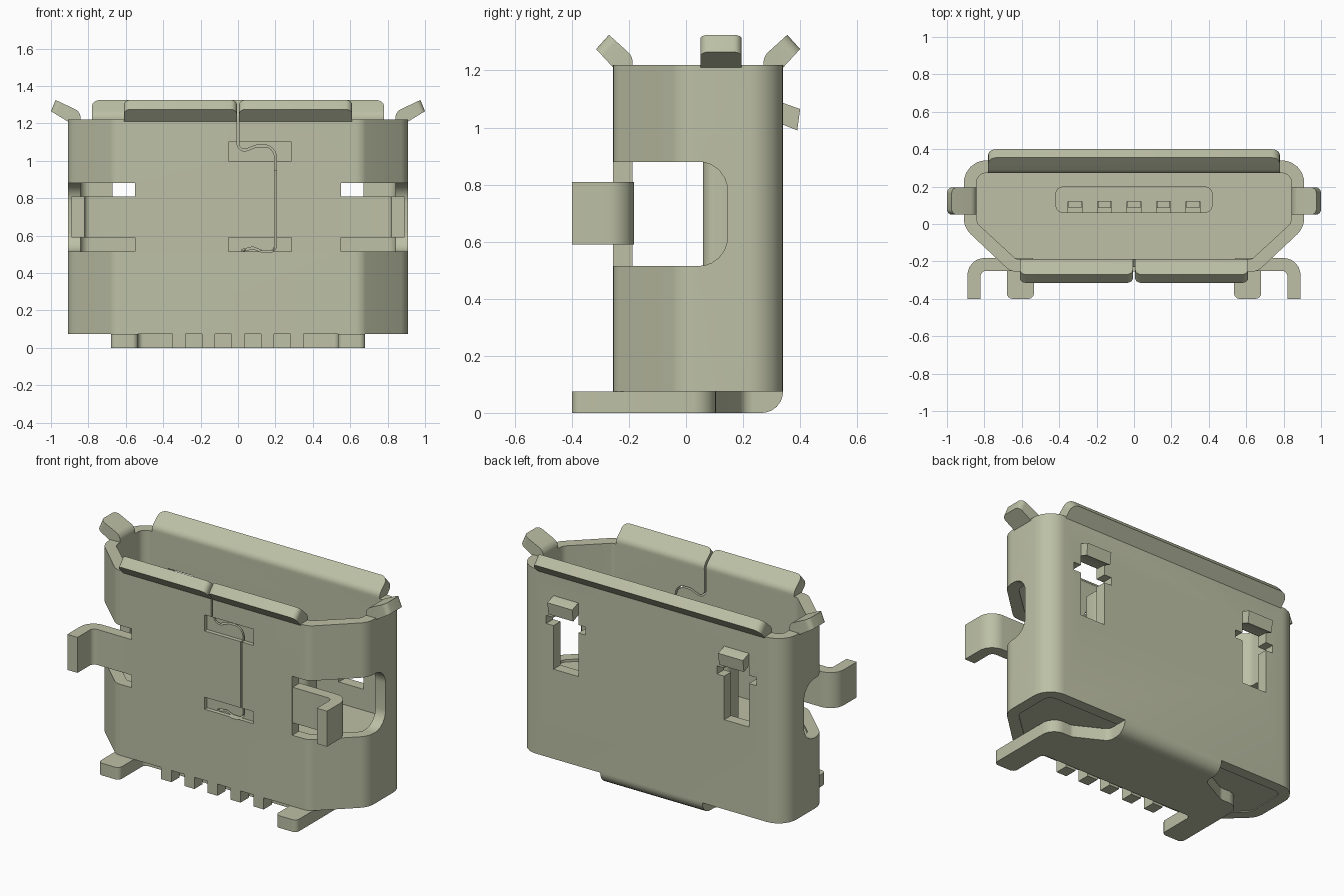
import bpy, bmesh, math
from mathutils import Vector

cube = bpy.data.objects.get("Cube")
if cube:
    bpy.data.objects.remove(cube, do_unlink=True)

metal = bpy.data.materials.new("pale olive metal")
metal.use_nodes = True
COLOUR = (0.51, 0.53, 0.38, 1)
metal.diffuse_color = COLOUR
metal.node_tree.nodes["Principled BSDF"].inputs["Base Color"].default_value = COLOUR


def rounded(points, closed=True, steps=6):
    """Turn (u, v[, radius]) points into an outline with round corners."""
    out = []
    n = len(points)
    for i, pt in enumerate(points):
        p = Vector(pt[:2])
        r = pt[2] if len(pt) > 2 else 0
        if not r or (not closed and i in (0, n - 1)):
            out.append(p)
            continue
        u = (Vector(points[i - 1][:2]) - p).normalized()
        v = (Vector(points[(i + 1) % n][:2]) - p).normalized()
        half = u.angle(v) / 2
        d = r / math.tan(half)
        c = p + (u + v).normalized() * (r / math.sin(half))
        a, b = p + u * d - c, p + v * d - c
        for k in range(steps + 1):
            out.append(c + a.lerp(b, k / steps).normalized() * r)
    return out


def prism(name, points, axis, lo, hi, tip_radius=0):
    """Extrude an outline along an axis; optionally round the corners of the last edge."""
    place = {"x": lambda p, w: (w, p[0], p[1]),
             "y": lambda p, w: (p[0], w, p[1]),
             "z": lambda p, w: (p[0], p[1], w)}[axis]
    pts = rounded(points)
    bm = bmesh.new()
    rings = [[bm.verts.new(place(p, w)) for p in pts] for w in (lo, hi)]
    for ring in rings:
        bm.faces.new(ring)
    n = len(pts)
    for i in range(n):
        j = (i + 1) % n
        bm.faces.new((rings[0][i], rings[0][j], rings[1][j], rings[1][i]))
    if tip_radius:
        edges = [bm.edges.get((ring[-2], ring[-1])) for ring in rings]
        bmesh.ops.bevel(bm, geom=edges, offset=tip_radius, segments=5,
                        profile=0.5, affect='EDGES')
    bmesh.ops.recalc_face_normals(bm, faces=bm.faces)
    mesh = bpy.data.meshes.new(name)
    bm.to_mesh(mesh)
    bm.free()
    mesh.materials.append(metal)
    ob = bpy.data.objects.new(name, mesh)
    bpy.context.collection.objects.link(ob)
    return ob


def rect(a, b, c, d):
    return [(a, c), (b, c), (b, d), (a, d)]


def flip(points):
    return [(-p[0], *p[1:]) for p in points]


def symmetric(right):
    return right + flip(right)[::-1]


def cut(target, cutters):
    bpy.context.view_layer.objects.active = target
    for cutter in cutters:
        cutter.hide_render = True
        mod = target.modifiers.new("cut", 'BOOLEAN')
        mod.operation = 'DIFFERENCE'
        mod.solver = 'EXACT'
        mod.object = cutter
        bpy.ops.object.modifier_apply(modifier=mod.name)
        bpy.data.objects.remove(cutter, do_unlink=True)


SIDES = (("left", 1), ("right", -1))

# Folded sheet shell
outer = symmetric([(0.66, -0.255, 0.08), (0.91, -0.02, 0.12), (0.91, 0.34, 0.12)])
inner = symmetric([(0.631, -0.187, 0.03), (0.842, 0.007, 0.06), (0.842, 0.272, 0.05)])
shell = prism("shell", outer, "z", 0.075, 1.22)
cutters = [prism("cavity_cutter", inner, "z", 0.0, 1.4)]

# Side windows, T-shaped latch holes in the back
window = [(-0.5, 0.515), (0.145, 0.515, 0.1), (0.145, 0.88, 0.1), (-0.5, 0.88)]
hole = [(0.5, 0.63), (0.67, 0.63), (0.67, 0.9), (0.72, 0.9), (0.72, 0.95), (0.67, 0.95),
        (0.67, 1.02), (0.5, 1.02), (0.5, 0.95), (0.45, 0.95), (0.45, 0.9), (0.5, 0.9)]
for side, s in SIDES:
    cutters.append(prism("window_cutter", window, "x", *sorted((s * 0.55, s * 1.1))))
    cutters.append(prism("hole_cutter", hole if s > 0 else flip(hole), "y", 0.22, 0.45))

# Shallow pockets across the front seam
for low, high in ((0.515, 0.59), (1.0, 1.1)):
    cutters.append(prism("pocket_cutter", rect(-0.05, 0.285, low, high), "y", -0.4, -0.23))

# Wavy seam through the front wall
path = rounded([(0, 1.3), (0, 1.04, 0.035), (0.1, 1.08, 0.05), (0.2, 1.08, 0.06),
                (0.2, 0.515, 0.03), (0.13, 0.515, 0.02), (0.08, 0.535, 0.02),
                (0.02, 0.52)], closed=False)
left_edge, right_edge = [], []
for i, p in enumerate(path):
    t = (path[min(i + 1, len(path) - 1)] - path[max(i - 1, 0)]).normalized()
    normal = Vector((-t.y, t.x)) * 0.005
    left_edge.append(tuple(p + normal))
    right_edge.append(tuple(p - normal))
cutters.append(prism("seam_cutter", left_edge + right_edge[::-1], "y", -0.4, -0.12))
cut(shell, cutters)

# Insulating block closing the lower part, and the contact tongue
prism("housing", inner, "z", 0.08, 0.5)
tongue = prism("tongue", [(-0.42, 0.06, 0.04), (0.42, 0.06, 0.04),
                          (0.42, 0.2, 0.04), (-0.42, 0.2, 0.04)], "z", 0.48, 0.95)
PITCH = [(i - 2) * 0.158 for i in range(5)]
cut(tongue, [prism("slot_cutter", rect(x - 0.038, x + 0.038, 0.0, 0.12), "z", 0.52, 1.0)
             for x in PITCH])
for i, x in enumerate(PITCH):
    prism(f"contact_{i + 1}", rect(x - 0.034, x + 0.034, 0.085, 0.13), "z", 0.49, 0.93)
    prism(f"pin_{i + 1}", rect(x - 0.035, x + 0.035, -0.25, -0.17), "z", 0.0, 0.12)

# Flared lips around the mouth
back_lip = [(0.34, 1.21), (0.272, 1.21), (0.272, 1.25, 0.05), (0.355, 1.325), (0.4, 1.275)]
front_lip = [(-0.255, 1.21), (-0.187, 1.21), (-0.187, 1.25, 0.05), (-0.27, 1.325),
             (-0.315, 1.275)]
side_lip = [(0.91, 1.21), (0.842, 1.21), (0.842, 1.262, 0.05), (0.975, 1.325), (1.0, 1.265)]
prism("back_lip", back_lip, "x", -0.78, 0.78, 0.045)

# Wing arm bent forward, latch tab
arm = [(0.54, -0.25), (0.82, -0.25, 0.03), (0.82, -0.4), (0.89, -0.4),
       (0.89, -0.182, 0.09), (0.54, -0.182)]
latch = [(0.28, 1.09), (0.335, 1.088), (0.4, 1.065), (0.39, 0.99), (0.335, 1.012), (0.28, 1.015)]
for side, s in SIDES:
    prism(f"{side}_front_lip", front_lip, "x", *sorted((s * 0.006, s * 0.61)), 0.035)
    prism(f"{side}_side_lip", side_lip if s > 0 else flip(side_lip), "y", 0.05, 0.195, 0.03)
    prism(f"{side}_arm", arm if s > 0 else flip(arm), "z", 0.59, 0.81)
    prism(f"{side}_latch", latch, "x", *sorted((s * 0.5, s * 0.67)))

# Base plate with two feet, joined to the back wall by a quarter-round bend
half_plate = [(0.535, -0.15, 0.03), (0.535, -0.4, 0.03), (0.68, -0.4, 0.03),
              (0.68, 0.105, 0.08), (0.54, 0.105, 0.05), (0.35, 0.205, 0.05), (0.35, 0.266)]
prism("base_plate", symmetric(half_plate), "z", 0.0, 0.075)
prism("base_bend", [(0.265, 0.08), (0.265, 0.0), (0.34, 0.0, 0.074), (0.34, 0.08)],
      "x", -0.35, 0.35)

# Smooth the bends, keep the cut edges crisp
bpy.ops.object.select_all(action='DESELECT')
for ob in bpy.context.scene.objects:
    if ob.type == 'MESH' and metal.name in ob.data.materials:
        ob.select_set(True)
        bpy.context.view_layer.objects.active = ob
bpy.ops.object.shade_smooth_by_angle(angle=math.radians(30))
